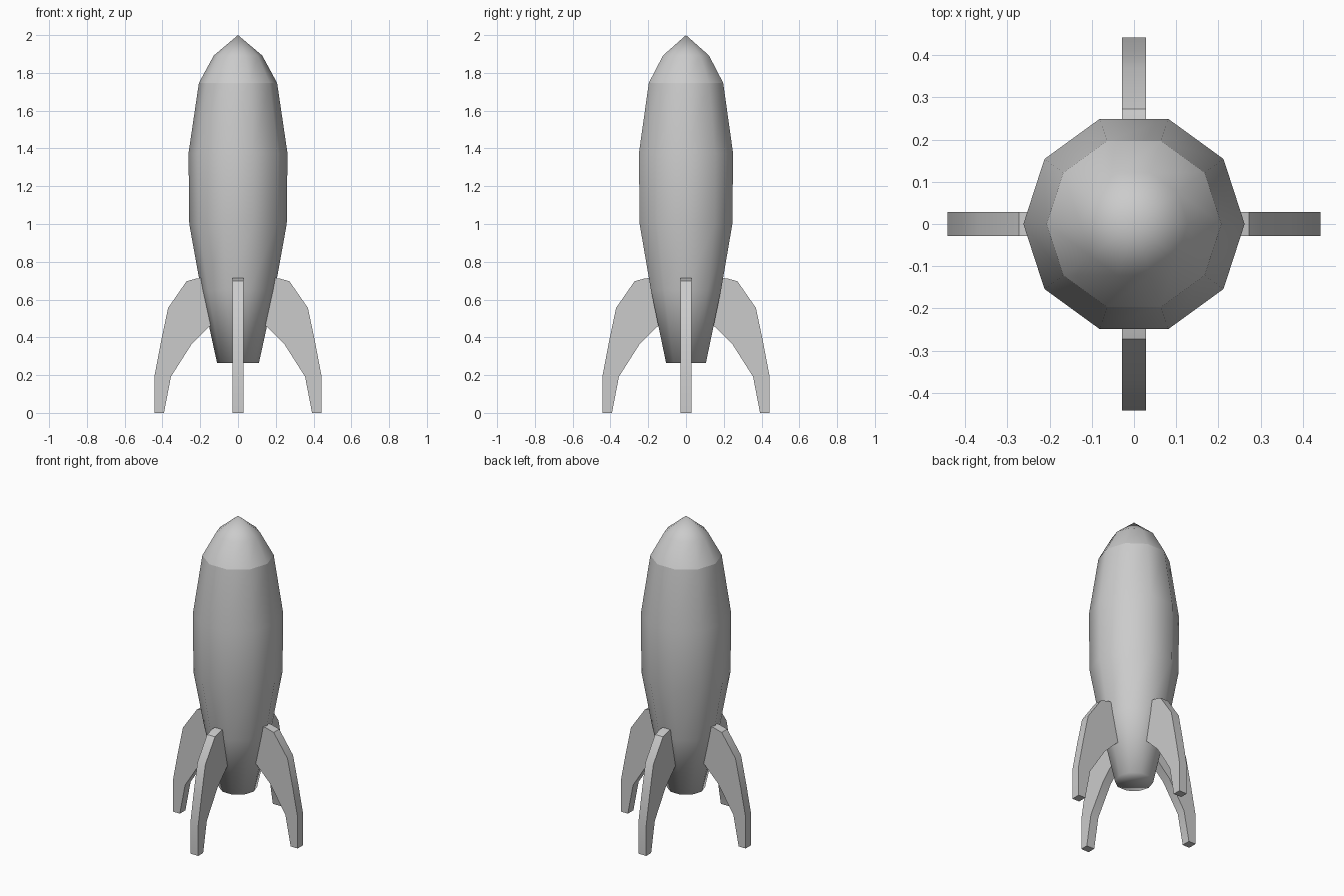
import bpy, bmesh, math

if "Cube" in bpy.data.objects:
    bpy.data.objects.remove(bpy.data.objects["Cube"])

SIDES = 10


def make_object(name, bm):
    bmesh.ops.recalc_face_normals(bm, faces=bm.faces)
    mesh = bpy.data.meshes.new(name)
    bm.to_mesh(mesh)
    bm.free()
    obj = bpy.data.objects.new(name, mesh)
    bpy.context.collection.objects.link(obj)
    return obj


def lathe(name, profile):
    """Revolve (radius, z) points into a low-sided smooth shell; radius 0 makes a pole."""
    bm = bmesh.new()
    rings = []
    for r, z in profile:
        n = SIDES if r else 1
        rings.append([bm.verts.new((r * math.cos(math.tau * i / SIDES),
                                    r * math.sin(math.tau * i / SIDES), z))
                      for i in range(n)])
    for a, b in zip(rings, rings[1:]):
        for i in range(SIDES):
            j = (i + 1) % SIDES
            quad = [a[i % len(a)], a[j % len(a)], b[j % len(b)], b[i % len(b)]]
            bm.faces.new(list(dict.fromkeys(quad)))
    for f in bm.faces:
        f.smooth = True
    return make_object(name, bm)


def fin(name, outline, half_width, angle):
    """Extrude the (radial, z) outline across its width and turn it about z."""
    bm = bmesh.new()
    face = bm.faces.new([bm.verts.new((x, -half_width, z)) for x, z in outline])
    ext = bmesh.ops.extrude_face_region(bm, geom=[face])
    moved = [v for v in ext["geom"] if isinstance(v, bmesh.types.BMVert)]
    bmesh.ops.translate(bm, verts=moved, vec=(0, 2 * half_width, 0))
    obj = make_object(name, bm)
    obj.rotation_euler.z = angle
    bpy.context.view_layer.objects.active = obj
    obj.select_set(True)
    bpy.ops.object.shade_smooth_by_angle(angle=math.radians(30))
    obj.select_set(False)


# Hull with closed tail
lathe("hull", [(0, 0.265), (0.111, 0.265), (0.195, 0.65), (0.258, 1.0),
               (0.262, 1.375), (0.207, 1.747)])

# Nose cone, separate so its seam stays crisp
lathe("nose_cone", [(0.207, 1.747), (0.128, 1.892), (0, 2.0)])

# Four curved landing fins
FIN = [(0.18, 0.715), (0.217, 0.712), (0.272, 0.697), (0.37, 0.556),
       (0.407, 0.38), (0.442, 0.196), (0.442, 0.0), (0.392, 0.0),
       (0.355, 0.192), (0.245, 0.365), (0.159, 0.45), (0.13, 0.475)]
for i, side in enumerate(("right", "back", "left", "front")):
    fin(side + "_fin", FIN, 0.028, i * math.pi / 2)
